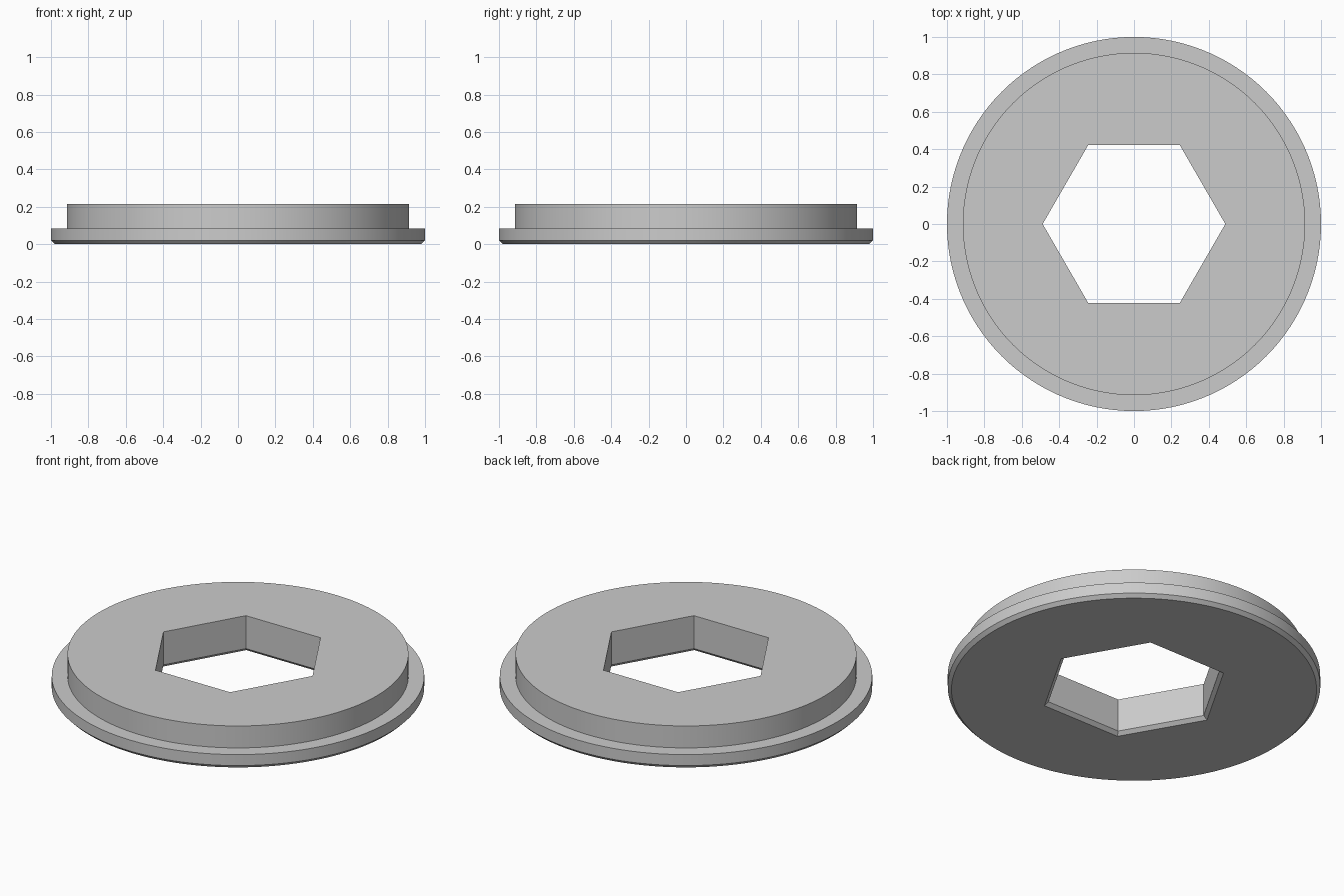
import bpy
import bmesh
from math import cos, sin, pi, radians

cube = bpy.data.objects.get("Cube")
if cube:
    bpy.data.objects.remove(cube, do_unlink=True)

SEGMENTS = 120           # multiple of six, so the hexagon corners are exact
HEIGHT = 0.215
FLANGE_TOP = 0.085
CHAMFER = 0.02
OUTER_RADIUS = 1.0
BOSS_RADIUS = 0.915
HEX_APOTHEM = 0.423


def circle(radius):
    return lambda angle: radius


def hexagon(apothem):
    # Distance to the hexagon edge, with corners on the x axis
    return lambda angle: apothem / cos(angle % (pi / 3) - pi / 6)


# Closed cross-section: outline and height of each ring, from hole to rim and back
rings = [
    (hexagon(HEX_APOTHEM + CHAMFER), 0),
    (circle(OUTER_RADIUS - CHAMFER), 0),
    (circle(OUTER_RADIUS), CHAMFER),
    (circle(OUTER_RADIUS), FLANGE_TOP),
    (circle(BOSS_RADIUS), FLANGE_TOP),
    (circle(BOSS_RADIUS), HEIGHT),
    (hexagon(HEX_APOTHEM), HEIGHT),
    (hexagon(HEX_APOTHEM), CHAMFER),
]

# Flanged ring with hexagonal hole
bm = bmesh.new()
loops = []
for outline, z in rings:
    loop = []
    for i in range(SEGMENTS):
        step = i % (SEGMENTS // 6)
        r = outline(step * 2 * pi / SEGMENTS)
        a = 2 * pi * i / SEGMENTS
        loop.append(bm.verts.new((r * cos(a), r * sin(a), z)))
    loops.append(loop)

for k, lower in enumerate(loops):
    upper = loops[(k + 1) % len(loops)]
    for i in range(SEGMENTS):
        j = (i + 1) % SEGMENTS
        bm.faces.new((lower[i], lower[j], upper[j], upper[i]))
bmesh.ops.recalc_face_normals(bm, faces=bm.faces)

mesh = bpy.data.meshes.new("flanged_ring")
bm.to_mesh(mesh)
bm.free()
ring = bpy.data.objects.new("flanged_ring", mesh)
bpy.context.collection.objects.link(ring)

# Plain grey material
grey = bpy.data.materials.new("light_grey")
grey.use_nodes = True
colour = (0.6, 0.6, 0.6, 1)
grey.diffuse_color = colour
grey.node_tree.nodes["Principled BSDF"].inputs["Base Color"].default_value = colour
mesh.materials.append(grey)

# Smooth round walls, crisp edges
bpy.ops.object.select_all(action='DESELECT')
ring.select_set(True)
bpy.context.view_layer.objects.active = ring
bpy.ops.object.shade_smooth_by_angle(angle=radians(30))
